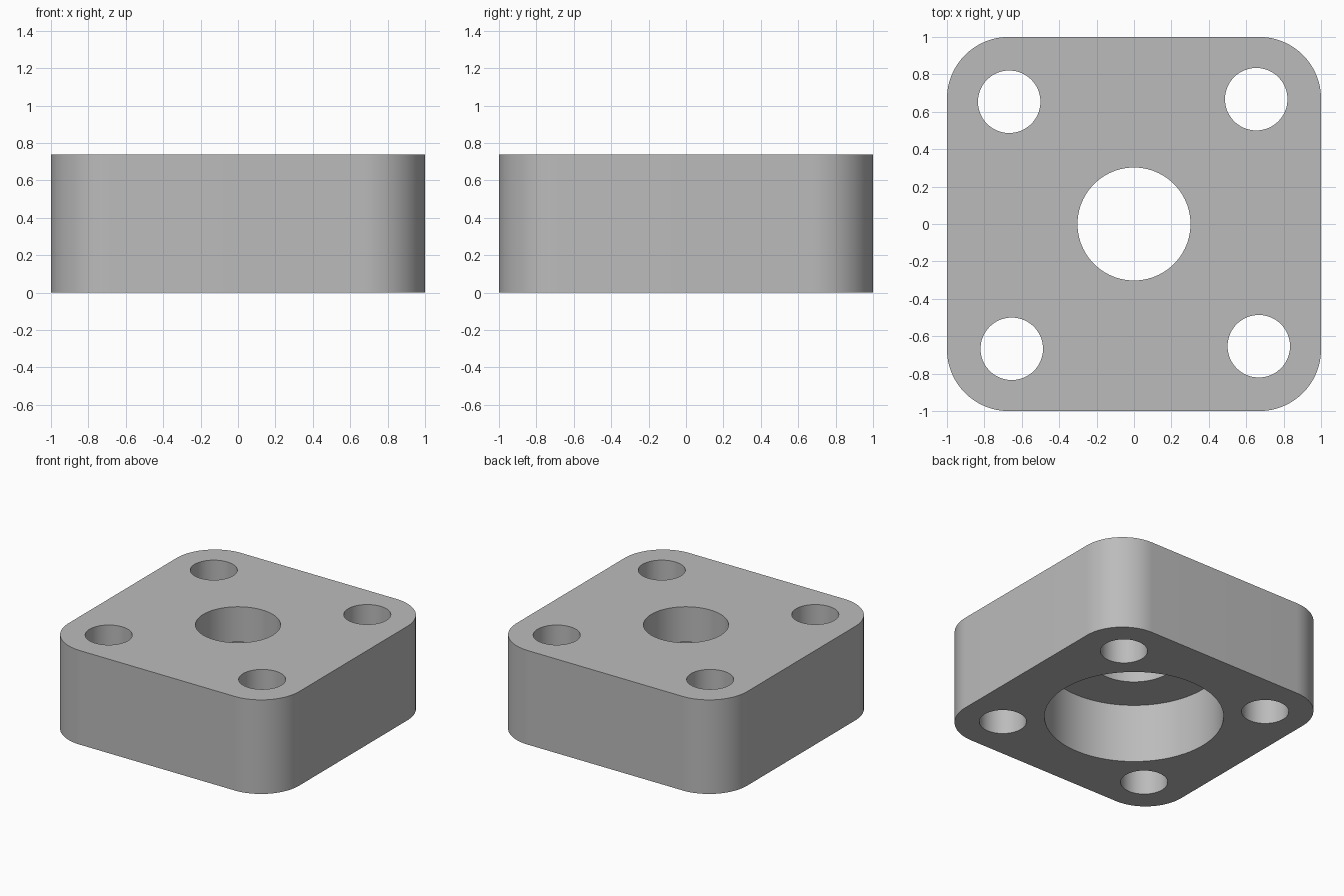
import bpy, bmesh, math
from mathutils import Matrix

cube = bpy.data.objects.get("Cube")
if cube:
    bpy.data.objects.remove(cube, do_unlink=True)

HEIGHT = 0.737
CORNER_RADIUS = 0.33

grey = bpy.data.materials.new("plain_grey")
grey.use_nodes = True
colour = (0.5, 0.5, 0.5, 1)
grey.diffuse_color = colour
grey.node_tree.nodes["Principled BSDF"].inputs["Base Color"].default_value = colour


def make_object(name, bm):
    mesh = bpy.data.meshes.new(name)
    bm.to_mesh(mesh)
    bm.free()
    mesh.materials.append(grey)
    obj = bpy.data.objects.new(name, mesh)
    bpy.context.collection.objects.link(obj)
    return obj


def drill(body, radius, x, y, bottom, top):
    """Cut a round vertical hole between two heights."""
    bm = bmesh.new()
    bmesh.ops.create_cone(bm, cap_ends=True, segments=96, radius1=radius,
                          radius2=radius, depth=top - bottom,
                          matrix=Matrix.Translation((x, y, (top + bottom) / 2)))
    cutter = make_object("hole_cutter", bm)
    cutter.hide_render = True
    mod = body.modifiers.new("hole", 'BOOLEAN')
    mod.operation = 'DIFFERENCE'
    mod.solver = 'EXACT'
    mod.object = cutter
    bpy.ops.object.modifier_apply(modifier=mod.name)
    bpy.data.objects.remove(cutter, do_unlink=True)


# Square block with rounded upright corners
bm = bmesh.new()
bmesh.ops.create_cube(bm, size=2)
bmesh.ops.scale(bm, vec=(1, 1, HEIGHT / 2), verts=bm.verts)
bmesh.ops.translate(bm, vec=(0, 0, HEIGHT / 2), verts=bm.verts)
upright = [e for e in bm.edges
           if abs(e.verts[0].co.z - e.verts[1].co.z) > HEIGHT / 2]
bmesh.ops.bevel(bm, geom=upright, offset=CORNER_RADIUS, offset_type='OFFSET',
                segments=24, profile=0.5, affect='EDGES')
block = make_object("mounting_block", bm)
bpy.context.view_layer.objects.active = block
block.select_set(True)

# Central bore and the wide recess underneath
drill(block, 0.302, 0, 0, -0.2, HEIGHT + 0.2)
drill(block, 0.636, 0, 0, -0.2, 0.46)

# Four bolt holes on a circle, turned very slightly
for i in range(4):
    angle = math.radians(45.6 + 90 * i)
    drill(block, 0.167, 0.934 * math.cos(angle), 0.934 * math.sin(angle),
          -0.2, HEIGHT + 0.2)

bpy.ops.object.shade_smooth_by_angle(angle=math.radians(30))
